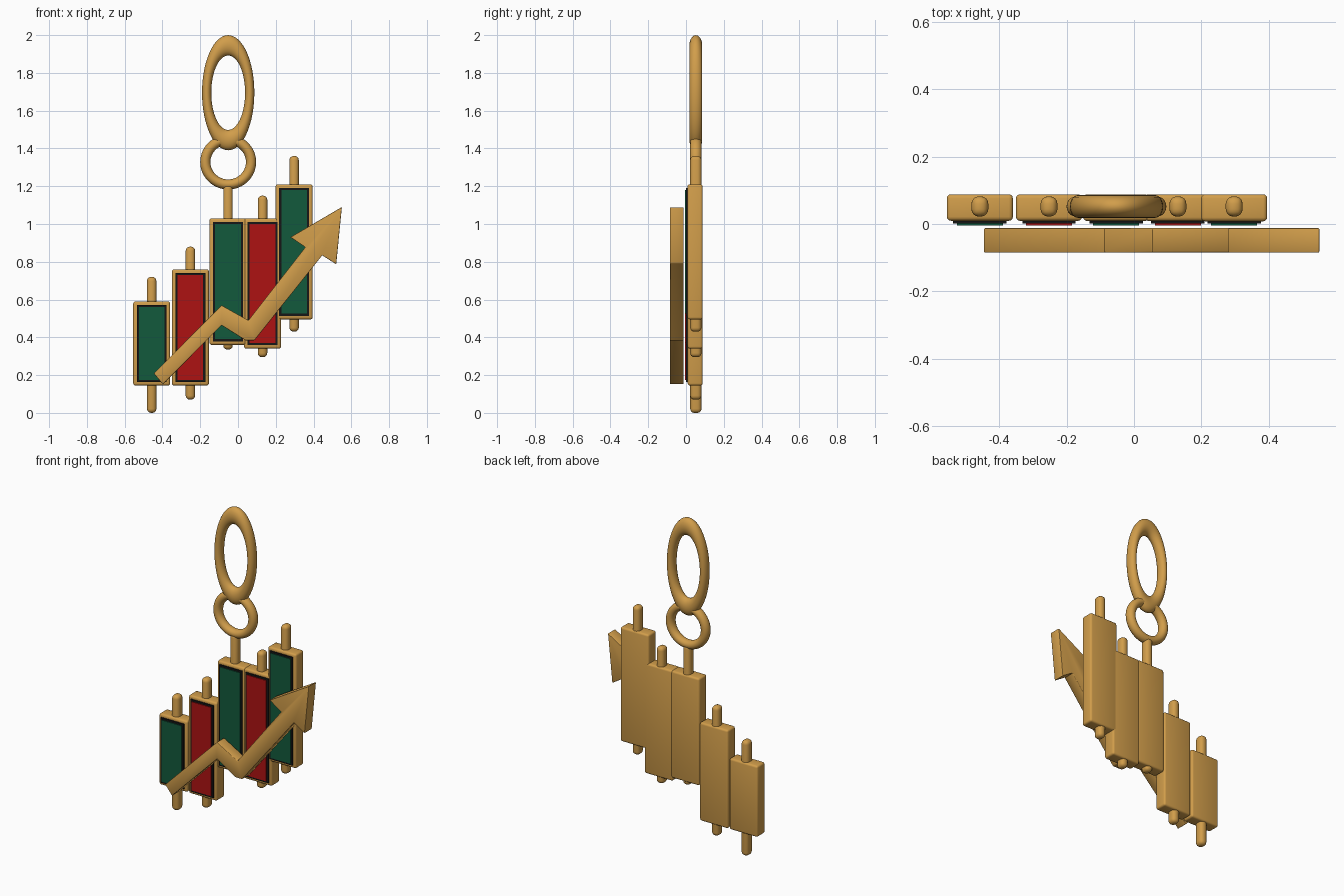
import bpy, bmesh, math
from mathutils import Matrix

if "Cube" in bpy.data.objects:
    bpy.data.objects.remove(bpy.data.objects["Cube"])


def material(name, color):
    m = bpy.data.materials.new(name)
    m.diffuse_color = (*color, 1)
    m.use_nodes = True
    m.node_tree.nodes["Principled BSDF"].inputs["Base Color"].default_value = m.diffuse_color
    return m


GOLD = material("gold", (0.64, 0.34, 0.07))
GREEN = material("green", (0.006, 0.10, 0.045))
RED = material("red", (0.42, 0.006, 0.006))
DARK = material("dark", (0.008, 0.008, 0.008))


def finish(obj, mat, bevel=0.0, segments=3):
    obj.data.materials.append(mat)
    bpy.ops.object.select_all(action='DESELECT')
    obj.select_set(True)
    bpy.context.view_layer.objects.active = obj
    if bevel:
        b = obj.modifiers.new("bevel", 'BEVEL')
        b.width, b.segments = bevel, segments
        bpy.ops.object.modifier_apply(modifier="bevel")
    bpy.ops.object.shade_smooth_by_angle(angle=math.radians(35))
    return obj


def from_bmesh(name, bm):
    mesh = bpy.data.meshes.new(name)
    bmesh.ops.recalc_face_normals(bm, faces=bm.faces)
    bm.to_mesh(mesh)
    bm.free()
    obj = bpy.data.objects.new(name, mesh)
    bpy.context.collection.objects.link(obj)
    return obj


def box(name, x, y, z, mat, bevel=0.0, segments=3):
    bm = bmesh.new()
    mid = [(a + b) / 2 for a, b in (x, y, z)]
    size = [b - a for a, b in (x, y, z)]
    bmesh.ops.create_cube(bm, size=1, matrix=Matrix.Translation(mid) @ Matrix.Diagonal((*size, 1)))
    return finish(from_bmesh(name, bm), mat, bevel, segments)


def ring(name, z, major, minor, scale_y, scale_z):
    bpy.ops.mesh.primitive_torus_add(major_radius=major, minor_radius=minor,
                                     major_segments=64, minor_segments=20)
    obj = bpy.context.object
    obj.name = name
    # stand the torus up facing the front, then stretch it
    obj.data.transform(Matrix.Translation((-0.052, 0.052, z))
                       @ Matrix.Diagonal((1, scale_y, scale_z, 1))
                       @ Matrix.Rotation(math.pi / 2, 4, 'X'))
    return finish(obj, GOLD)


# candles: centre x, body bottom, body top, wick bottom, wick top, colour
candles = [
    (-0.457, 0.145, 0.59, 0.0, 0.72, GREEN),
    (-0.252, 0.145, 0.76, 0.07, 0.88, RED),
    (-0.053, 0.36, 1.03, 0.335, 1.21, GREEN),
    (0.130, 0.34, 1.03, 0.295, 1.15, RED),
    (0.297, 0.495, 1.21, 0.43, 1.36, GREEN),
]
for i, (x, z0, z1, w0, w1, color) in enumerate(candles, 1):
    # later candles sit a hair forward where bodies overlap
    front = 0.010 - 0.0004 * i
    box(f"candle_body_{i}", (x - 0.098, x + 0.098), (front, 0.088), (z0, z1), GOLD, 0.012)
    box(f"candle_wick_{i}", (x - 0.025, x + 0.025), (0.022, 0.082), (w0, w1), GOLD, 0.022, 4)
    for name, inset, y0, y1, mat in (("border", 0.019, 0.001, 0.02, DARK),
                                     ("panel", 0.03, -0.004, 0.01, color)):
        box(f"candle_{name}_{i}", (x - 0.098 + inset, x + 0.098 - inset), (y0, y1),
            (z0 + inset, z1 - inset), mat)

# hanging rings
ring("small_ring", 1.328, 0.121, 0.027, 1.1, 0.98)
ring("large_ring", 1.695, 0.114, 0.0245, 1.38, 2.2)

# rising arrow: extruded outline
outline = [(-0.446, 0.209), (-0.087, 0.57), (0.055, 0.49), (0.356, 0.877),
           (0.277, 0.93), (0.55, 1.09), (0.52, 0.787), (0.446, 0.834),
           (0.087, 0.384), (0.04, 0.384), (-0.087, 0.464), (-0.398, 0.151)]
bm = bmesh.new()
face = bm.faces.new([bm.verts.new((x, -0.085, z)) for x, z in outline])
ext = bmesh.ops.extrude_face_region(bm, geom=[face])
bmesh.ops.translate(bm, vec=(0, 0.073, 0),
                    verts=[v for v in ext["geom"] if isinstance(v, bmesh.types.BMVert)])
finish(from_bmesh("trend_arrow", bm), GOLD, 0.004, 2)
